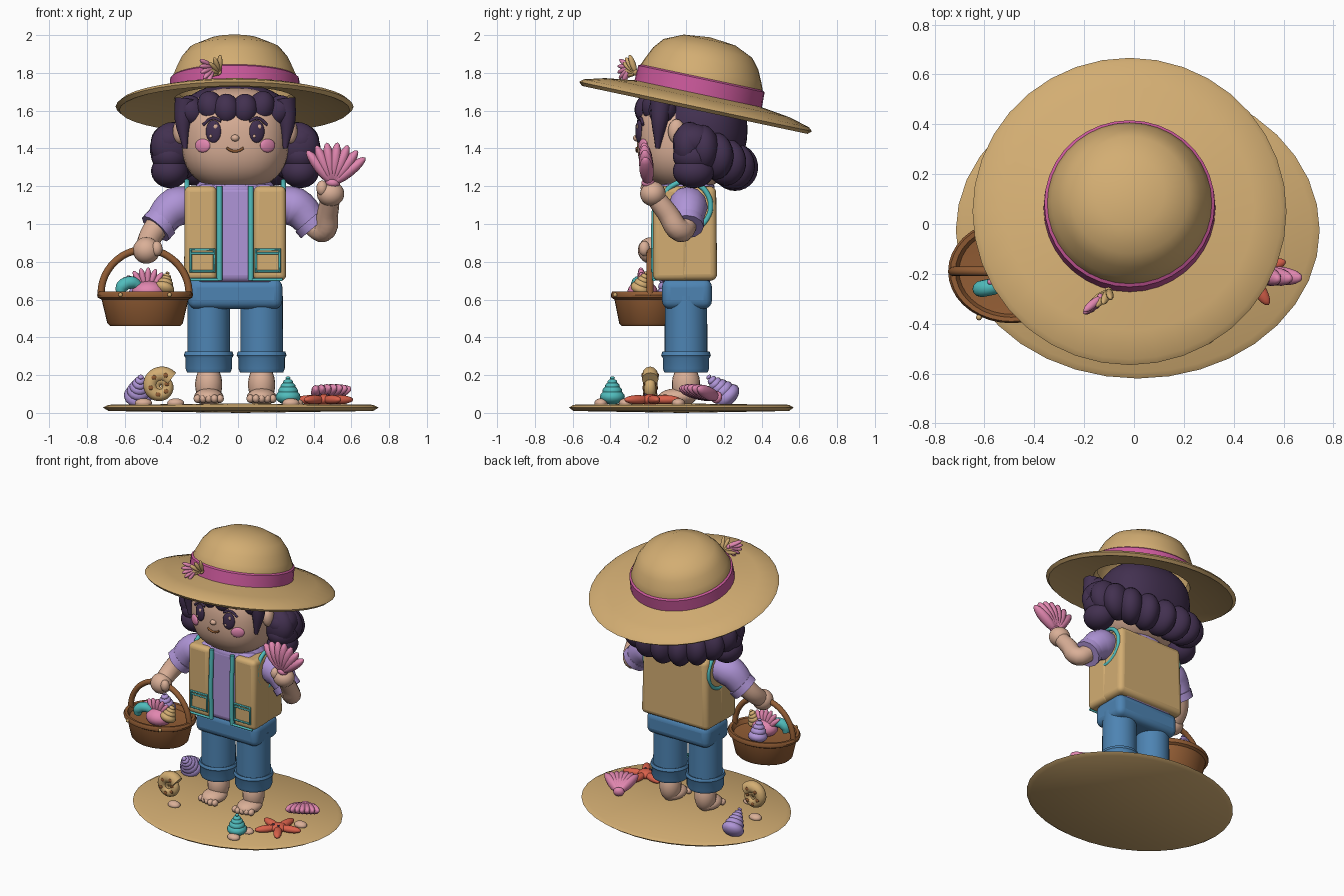
import bpy, bmesh, math
from mathutils import Matrix, Vector, Euler

if "Cube" in bpy.data.objects:
    bpy.data.objects.remove(bpy.data.objects["Cube"], do_unlink=True)

CX = -0.015  # body centre line
SIDES = (("right", -1), ("left", 1))


def colour(name, r, g, b):
    m = bpy.data.materials.new(name)
    m.use_nodes = True
    m.diffuse_color = (r, g, b, 1)
    bsdf = next(n for n in m.node_tree.nodes if n.type == 'BSDF_PRINCIPLED')
    bsdf.inputs["Base Color"].default_value = (r, g, b, 1)
    bsdf.inputs["Roughness"].default_value = 0.8
    return m


straw = colour("straw", .65, .42, .17)
ribbon = colour("ribbon_pink", .60, .10, .33)
pink = colour("shell_pink", .75, .24, .43)
hair = colour("dark_purple", .055, .03, .08)
skin = colour("skin", .70, .43, .31)
lavender = colour("lavender", .43, .30, .68)
teal = colour("teal", .08, .50, .50)
denim = colour("denim", .075, .23, .45)
brown = colour("brown", .29, .11, .035)
coral = colour("coral", .70, .12, .07)


def finish(name, bm, mat, loc=(0, 0, 0), rot=(0, 0, 0), bevel=0):
    bmesh.ops.recalc_face_normals(bm, faces=bm.faces)
    me = bpy.data.meshes.new(name)
    bm.to_mesh(me)
    bm.free()
    me.materials.append(mat)
    ob = bpy.data.objects.new(name, me)
    ob.location, ob.rotation_euler = loc, rot
    bpy.context.collection.objects.link(ob)
    if bevel:
        mod = ob.modifiers.new("round_edges", 'BEVEL')
        mod.width, mod.segments = bevel, 4
    smooth(ob)
    return ob


def smooth(ob):
    bpy.ops.object.select_all(action='DESELECT')
    ob.select_set(True)
    bpy.context.view_layer.objects.active = ob
    bpy.ops.object.shade_smooth_by_angle(angle=math.radians(40))


def place(loc, scale, rot=(0, 0, 0)):
    return Matrix.LocRotScale(Vector(loc), Euler(rot), Vector(scale))


def blobs(name, mat, places, power=2, segs=20):
    """Ellipsoids in one object; a power above 2 makes them boxier."""
    bm = bmesh.new()
    for m in places:
        vs = bmesh.ops.create_uvsphere(bm, u_segments=segs, v_segments=segs * 2 // 3, radius=1)["verts"]
        for v in vs:
            v.co /= sum(abs(c) ** power for c in v.co) ** (1 / power)
            v.co = m @ v.co
    return finish(name, bm, mat)


def lathe(name, mat, profile, loc=(0, 0, 0), rot=(0, 0, 0), sy=1, segs=36):
    bm = bmesh.new()
    vs = [bm.verts.new((r, 0, z)) for r, z in profile]
    es = [bm.edges.new(p) for p in zip(vs, vs[1:])]
    bmesh.ops.spin(bm, geom=vs + es, cent=(0, 0, 0), axis=(0, 0, 1), angle=math.tau, steps=segs)
    bmesh.ops.remove_doubles(bm, verts=bm.verts, dist=1e-4)
    bmesh.ops.scale(bm, vec=(1, sy, 1), verts=bm.verts)
    return finish(name, bm, mat, loc, rot)


def box(name, mat, loc, size, bevel, taper=1):
    bm = bmesh.new()
    bmesh.ops.create_cube(bm, size=1, matrix=Matrix.Diagonal((*size, 1)))
    for v in bm.verts:
        if v.co.z > 0:
            v.co.x *= taper
            v.co.y *= taper
    return finish(name, bm, mat, loc, bevel=bevel)


def tube(name, mat, points, radii, cyclic=False, handle='AUTO'):
    cu = bpy.data.curves.new(name, 'CURVE')
    cu.dimensions, cu.bevel_depth, cu.bevel_resolution = '3D', 1, 4
    cu.use_fill_caps, cu.resolution_u = True, 5
    sp = cu.splines.new('BEZIER')
    sp.bezier_points.add(len(points) - 1)
    if not isinstance(radii, (list, tuple)):
        radii = [radii] * len(points)
    for bp, p, r in zip(sp.bezier_points, points, radii):
        bp.co, bp.radius = p, r
        bp.handle_left_type = bp.handle_right_type = handle
    sp.use_cyclic_u = cyclic
    ob = bpy.data.objects.new(name, cu)
    bpy.context.collection.objects.link(ob)
    bpy.ops.object.select_all(action='DESELECT')
    ob.select_set(True)
    bpy.context.view_layer.objects.active = ob
    bpy.ops.object.convert(target='MESH')
    ob = bpy.context.object
    ob.data.materials.clear()
    ob.data.materials.append(mat)
    smooth(ob)
    return ob


def scallop(name, mat, hinge, length, rot, spread=42, ribs=7):
    base = place(hinge, (length,) * 3, rot)
    out = [base @ place((0, 0, .04), (.18, .16, .12))]
    for i in range(ribs):
        a = math.radians(spread) * (2 * i / (ribs - 1) - 1)
        out.append(base @ place((.52 * math.sin(a), 0, .52 * math.cos(a)), (.14, .17, .5), (0, a, 0)))
    return blobs(name, mat, out, segs=12)


def spire(name, mat, base, tip, r, rings=5):
    base, tip = Vector(base), Vector(tip)
    rot = (tip - base).to_track_quat('Z', 'Y').to_euler()
    sizes = [r * (1 - .8 * i / (rings - 1)) for i in range(rings)]
    spots = [base.lerp(tip, (i / (rings - 1)) ** .85) for i in range(rings)]
    return blobs(name, mat, [place(p, (s, s, s * .62), rot) for p, s in zip(spots, sizes)], segs=16)


# Sand base
lathe("sand_base", straw, [(0, 0), (.7, .01), (.73, .028), (.7, .043), (0, .05)], (.015, -.025, 0), sy=.815)

# Feet, legs and hips
for side, s in SIDES:
    x = CX + s * .14
    toes = [place((x + s * (i - 2) * .03, -.135 + .008 * abs(i - 1), .075), (.02, .025, .022)) for i in range(5)]
    blobs(side + "_foot", skin, [place((x, -.045, .085), (.078, .1, .045)), place((x, 0, .15), (.072, .075, .11))] + toes)
    lathe(side + "_trouser_leg", denim, [(0, .62), (.112, .62), (.113, .32), (.125, .325), (.132, .305), (.123, .29),
                                         (.123, .235), (.115, .215), (0, .215)], (x, 0, 0))
box("trouser_hips", denim, (CX, .005, .63), (.5, .265, .16), .045)

# Shirt and vest
box("shirt", lavender, (CX, 0, .95), (.42, .29, .52), .04)
lathe("shirt_collar", lavender, [(0, 1.18), (.21, 1.18), (.21, 1.2), (.18, 1.235), (0, 1.25)], (CX, 0, 0), sy=.72)
box("vest_back", straw, (CX, .055, .95), (.54, .22, .5), .035, .95)
for side, s in SIDES:
    box(side + "_vest_front", straw, (CX + s * .183, -.08, .95), (.174, .19, .5), .03, .98)
    x = CX + s * .083
    tube(side + "_vest_trim", teal, [(x, -.165, .7), (x, -.17, .95), (x, -.16, 1.2)], .015)
    tube(side + "_hem_trim", teal, [(x, -.17, .705), (CX + s * .25, -.17, .705)], .008, handle='VECTOR')
    x1, x2 = CX + s * .11, CX + s * .235
    tube(side + "_pocket_trim", teal, [(x1, -.177, .75), (x2, -.177, .75), (x2, -.177, .865), (x1, -.177, .865)],
         .009, True, 'VECTOR')
    tube(side + "_pocket_flap", teal, [(x1, -.177, .845), (x2, -.177, .845)], .006, handle='VECTOR')
    ring = [(CX + s * .255, .13 * math.cos(a), 1.095 + .13 * math.sin(a)) for a in (k * math.tau / 12 for k in range(12))]
    tube(side + "_armhole_trim", teal, ring, .014, True)

# Arms: lowered on the right, raised on the left
tube("right_sleeve", lavender, [(-.22, 0, 1.1), (-.33, -.02, 1.09), (-.43, -.05, .985)], [.09, .105, .082])
tube("right_cuff", lavender, [(-.405, -.04, 1.01), (-.437, -.055, .975)], .094)
tube("right_forearm", skin, [(-.42, -.05, 1), (-.465, -.1, .93), (-.485, -.17, .87)], [.066, .062, .055])
blobs("right_hand", skin, [place((-.485, -.185, .86), (.072, .07, .07)), place((-.43, -.22, .87), (.03, .03, .04))])
tube("left_sleeve", lavender, [(.19, 0, 1.1), (.3, .01, 1.09), (.4, .0, .995)], [.09, .105, .082])
tube("left_cuff", lavender, [(.375, .0, 1.02), (.405, 0, .985)], .094)
tube("left_forearm", skin, [(.39, 0, 1), (.45, -.03, .965), (.475, -.1, 1.06), (.49, -.17, 1.15)], [.06, .062, .056, .05])
blobs("left_hand", skin, [place((.49, -.175, 1.16), (.073, .068, .066)), place((.445, -.21, 1.19), (.03, .03, .04))])
scallop("hand_shell", pink, (.5, -.2, 1.21), .22, (.1, .12, 0), 44)

# Head and face
HA, HB, HC, HZ, HP = .285, .26, .27, 1.45, 2.5
blobs("head", skin, [place((CX, 0, HZ), (HA, HB, HC))], HP, 36)


def face(dx, z, out=0):
    k = 1 - abs(dx / HA) ** HP - abs((z - HZ) / HC) ** HP
    return (CX + dx, -HB * max(k, 0) ** (1 / HP) - out, z)


blobs("nose", skin, [place(face(0, 1.455), (.022, .02, .018))])
tube("mouth", brown, [face(.045 * t, 1.385 + .018 * t * t, .002) for t in (-1, -.5, 0, .5, 1)], .007)
for side, s in SIDES:
    turn = (0, 0, s * .3)
    blobs(side + "_ear", skin, [place((CX + s * .295, -.05, 1.49), (.035, .045, .065))])
    blobs(side + "_eye", hair, [place(face(s * .115, 1.49), (.042, .016, .06), turn)])
    blobs(side + "_eye_glints", skin, [place(face(s * .115 + .012, 1.515, .014), (.012, .005, .014)),
                                       place(face(s * .115 - .014, 1.465, .013), (.008, .005, .009))], segs=10)
    tube(side + "_eyelash", hair, [face(s * d, z, .004) for d, z in ((.075, 1.545), (.12, 1.56), (.17, 1.525))], .008)
    blobs(side + "_cheek", pink, [place(face(s * .172, 1.415), (.045, .014, .036), (0, 0, s * .5))])
    tube(side + "_side_lock", hair, [(CX + s * .26, -.13, 1.66), (CX + s * .275, -.14, 1.55), (CX + s * .265, -.15, 1.4)],
         [.06, .045, .012])

# Hair cap, fringe and the rolled hair around the back
blobs("hair_cap", hair, [place((CX, .085, 1.5), (.315, .24, .24))], 2.4, 32)
blobs("hair_fringe", hair, [place((CX + x, -.215 + abs(x) * .4, z), (.07, .075, .085), (0, x * 2, 0))
                            for x, z in ((-.23, 1.6), (-.13, 1.62), (-.045, 1.605), (.05, 1.605), (.14, 1.62), (.23, 1.6))])
roll = []
for i in range(11):
    a = math.radians(-12 + 204 * i / 10)
    c, sn = math.cos(a), math.sin(a)
    roll.append(place((CX + .335 * c, .06 + .2 * sn, 1.415 - .115 * max(sn, 0)), (.122, .085, .125), (0, 0, a)))
blobs("hair_roll", hair, roll)
blobs("hair_puffs", hair, [place((CX + s * .345, .04, z), (.1, .11, .09)) for _, s in SIDES for z in (1.44, 1.36, 1.28)])

# Tilted sun hat
hat = dict(loc=(-.018, .065, 1.69), rot=(math.radians(-12), 0, 0))
lathe("hat_brim", straw, [(.3, .01), (.34, .0), (.5, -.022), (.61, -.052), (.63, -.07), (.61, -.088), (.5, -.055),
                          (.32, -.03), (.3, .01)], **hat)
lathe("hat_crown", straw, [(.33, -.02), (.33, .09), (.313, .13), (.285, .19), (.24, .245), (.14, .29), (0, .305)], **hat)
lathe("hat_ribbon", ribbon, [(.33, -.01), (.345, -.005), (.342, .08), (.33, .088)], **hat)
scallop("hat_shell_straw", straw, (-.1, -.265, 1.8), .1, (.5, -.9, .3), 45, 5)
scallop("hat_shell_pink", pink, (-.13, -.29, 1.83), .1, (.5, -1.9, .3), 40, 5)

# Basket with its shells
bx, by = -.492, -.19
lathe("basket", brown, [(0, .46), (.185, .46), (.2, .475), (.23, .6), (.25, .61), (.254, .625), (.245, .642), (.225, .64),
                        (.21, .61), (0, .59)], (bx, by, 0), sy=.82)
tube("basket_handle", brown, [(bx + .235 * math.cos(a), by, .62 + .245 * math.sin(a))
                              for a in (math.pi * k / 10 for k in range(11))], .019)
blobs("handle_pegs", straw, [place((bx + s * .13, by - .185, .625), (.012, .012, .012)) for _, s in SIDES], segs=10)
blobs("basket_pink_shells", pink, [place((bx + .02, by - .04, .64), (.09, .08, .06))])
scallop("basket_scallop", pink, (bx + .01, by - .03, .63), .14, (.15, .05, 0), 50)
spire("basket_straw_shell", straw, (bx + .1, by - .05, .66), (bx + .12, by - .02, .74), .055)
spire("basket_lavender_shell", lavender, (bx - .02, by + .1, .64), (bx - .02, by + .08, .75), .065)
tube("basket_teal_shell", teal, [(bx - .13, by - .07, .63), (bx - .12, by - .07, .67), (bx - .07, by - .06, .69),
                                 (bx - .02, by - .05, .66)], [.024, .034, .034, .02])

# Shells, starfish and pebbles on the sand
spire("teal_shell", teal, (.265, -.39, .085), (.265, -.39, .185), .066)
spire("lavender_shell", lavender, (-.53, .22, .09), (-.515, .12, .19), .075, 6)
scallop("sand_scallop", pink, (.42, .17, .08), .21, (1.3, 0, .5), 30)
star = Vector((.455, -.19, .07))
blobs("starfish", coral, [place(star, (.055, .055, .03))] +
      [place(star + Vector((math.cos(a), math.sin(a), 0)) * .08, (.08, .028, .024), (0, 0, a))
       for a in (.25 + math.tau * k / 5 for k in range(5))])
blobs("starfish_eyes", hair, [place(star + Vector((s * .02, -.025, .025)), (.008, .008, .008)) for _, s in SIDES], segs=8)
spiral = []
for k in range(25):
    t = k / 24
    a = 1.2 - 4.2 * math.pi * t
    spiral.append((Vector((-.41 + .066 * t * math.cos(a), -.19, .142 + .066 * t * math.sin(a))), .012 + .032 * t))
tube("coiled_shell", straw, [p for p, r in spiral], [r for p, r in spiral])
blobs("coiled_shell_spots", brown, [place(p + Vector((0, s * r * .95, 0)), (.014, .006, .012))
                                    for p, r in spiral[13::2] for _, s in SIDES], segs=10)
blobs("pebbles", skin, [place((x, y, .052), (.045, .035, .025)) for x, y in
                        ((-.33, -.26), (.53, -.04), (.28, -.45), (-.5, -.08), (.3, -.32))])
